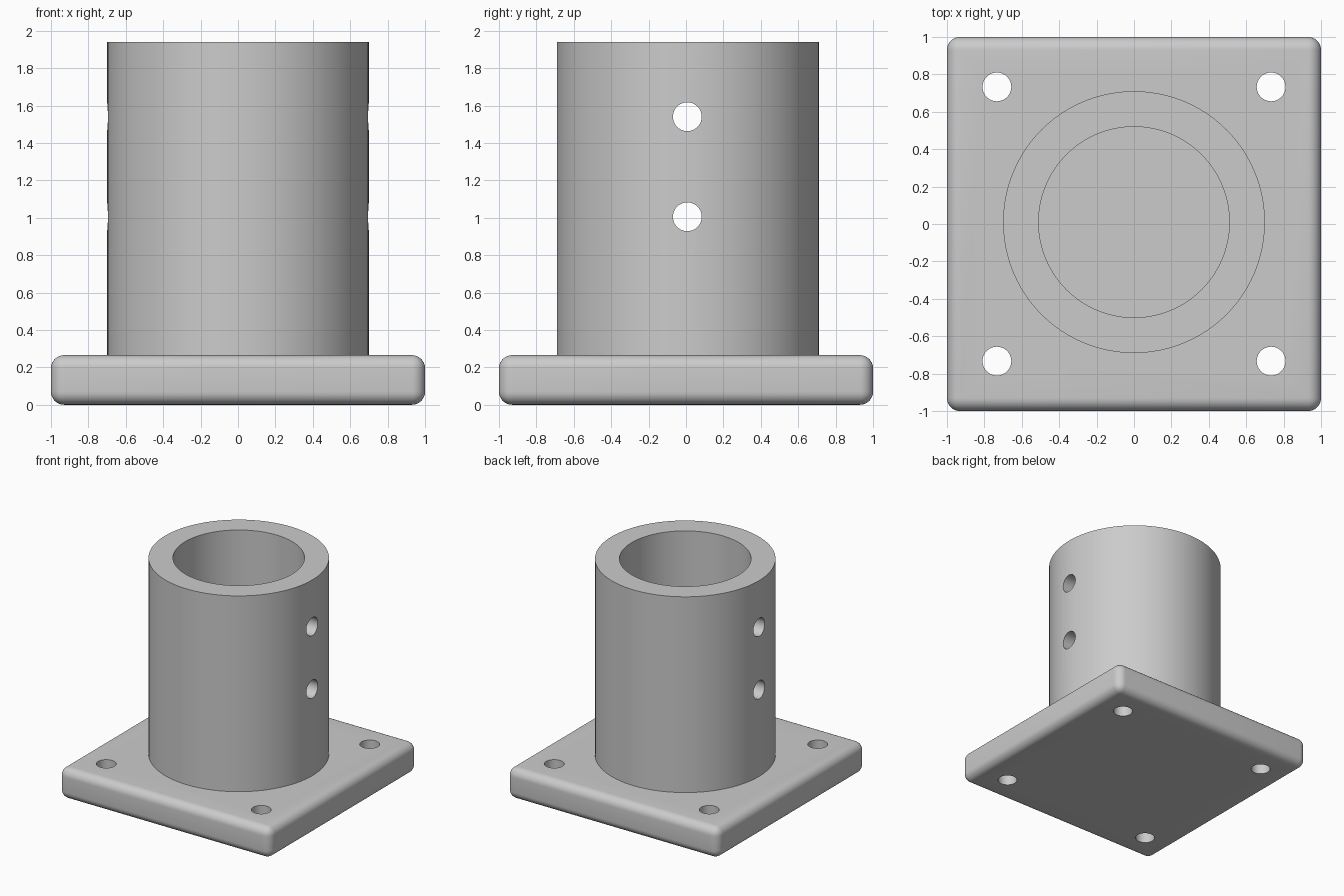
import bpy
import math

if "Cube" in bpy.data.objects:
    bpy.data.objects.remove(bpy.data.objects["Cube"], do_unlink=True)

PLATE_TOP = 0.265
TUBE_TOP = 1.94
TUBE_Y = 0.01
HOLE_R = 0.077

grey = bpy.data.materials.new("plain grey")
grey.use_nodes = True
grey.diffuse_color = (0.6, 0.6, 0.6, 1)
grey.node_tree.nodes["Principled BSDF"].inputs["Base Color"].default_value = (0.6, 0.6, 0.6, 1)


def cylinder(name, radius, depth, location, sides=64, rotation=(0, 0, 0)):
    bpy.ops.mesh.primitive_cylinder_add(vertices=sides, radius=radius, depth=depth,
                                        location=location, rotation=rotation)
    obj = bpy.context.object
    obj.name = name
    obj.data.materials.append(grey)
    return obj


def apply_modifier(obj, mod):
    bpy.context.view_layer.objects.active = obj
    bpy.ops.object.modifier_apply(modifier=mod.name)


def cut(obj, cutter):
    mod = obj.modifiers.new("hole", 'BOOLEAN')
    mod.operation = 'DIFFERENCE'
    mod.solver = 'EXACT'
    mod.object = cutter
    apply_modifier(obj, mod)
    bpy.data.objects.remove(cutter, do_unlink=True)


def smooth(obj):
    bpy.ops.object.select_all(action='DESELECT')
    obj.select_set(True)
    bpy.context.view_layer.objects.active = obj
    bpy.ops.object.shade_smooth_by_angle(angle=math.radians(30))


# Rounded square base plate
bpy.ops.mesh.primitive_cube_add(size=1, location=(0, 0, PLATE_TOP / 2))
plate = bpy.context.object
plate.name = "base_plate"
plate.scale = (2, 2, PLATE_TOP)
bpy.ops.object.transform_apply(location=False, rotation=False, scale=True)
plate.data.materials.append(grey)
bevel = plate.modifiers.new("rounded edges", 'BEVEL')
bevel.width = 0.07
bevel.segments = 8
apply_modifier(plate, bevel)

# Bolt holes in the four corners
for x in (-0.733, 0.733):
    for y in (-0.733, 0.733):
        cut(plate, cylinder("bolt_cutter", HOLE_R, 1, (x, y, PLATE_TOP / 2), 40))
smooth(plate)

# Upright tube, seated just into the plate
bottom = PLATE_TOP - 0.01
middle = (bottom + TUBE_TOP) / 2
tube = cylinder("upright_tube", 0.7, TUBE_TOP - bottom, (0, TUBE_Y, middle), 96)
cut(tube, cylinder("bore_cutter", 0.51, 3, (0, TUBE_Y, middle), 96))

# Pin holes straight through both tube walls
for z in (1.005, 1.54):
    cut(tube, cylinder("pin_cutter", HOLE_R, 2, (0, TUBE_Y - 0.003, z), 40,
                       (0, math.pi / 2, 0)))
smooth(tube)
